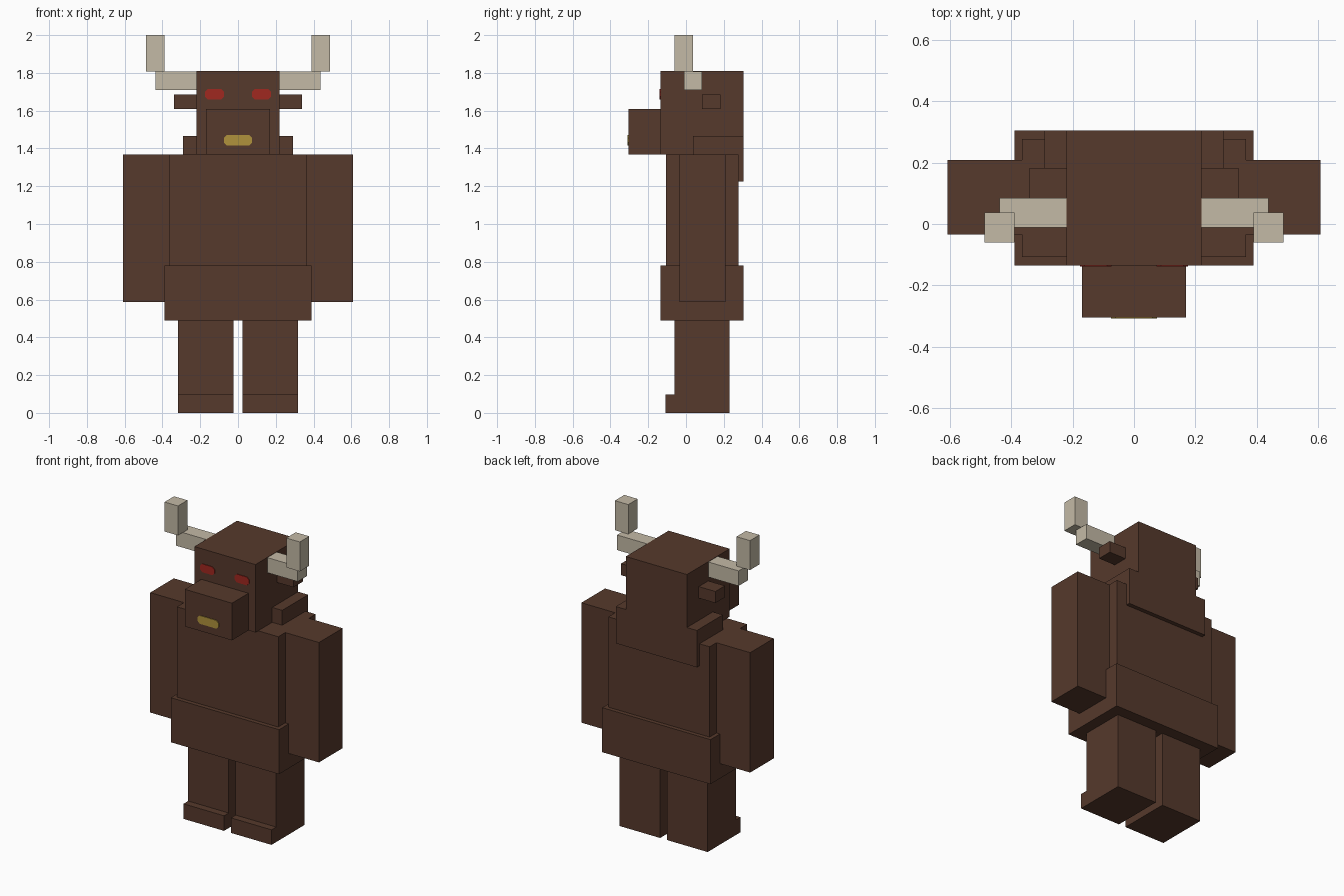
import bpy, bmesh

cube = bpy.data.objects.get("Cube")
if cube:
    bpy.data.objects.remove(cube, do_unlink=True)


def material(name, rgb):
    mat = bpy.data.materials.new(name)
    mat.use_nodes = True
    mat.diffuse_color = (*rgb, 1)
    bsdf = next(n for n in mat.node_tree.nodes if n.type == 'BSDF_PRINCIPLED')
    bsdf.inputs["Base Color"].default_value = (*rgb, 1)
    return mat


BROWN = material("brown hide", (0.093, 0.041, 0.025))
BONE = material("bone", (0.552, 0.491, 0.381))
RED = material("eye red", (0.352, 0.021, 0.014))
GOLD = material("gold", (0.434, 0.287, 0.045))


def finish(bm, name, mat):
    mesh = bpy.data.meshes.new(name)
    bmesh.ops.recalc_face_normals(bm, faces=bm.faces)
    bm.to_mesh(mesh)
    bm.free()
    mesh.materials.append(mat)
    obj = bpy.data.objects.new(name, mesh)
    bpy.context.collection.objects.link(obj)
    return obj


def box(name, x, y, z, mat=BROWN):
    """Box from its (min, max) range on each axis."""
    bm = bmesh.new()
    bmesh.ops.create_cube(bm, size=1)
    for v in bm.verts:
        v.co = [(a + b) / 2 + c * (b - a) for c, (a, b) in zip(v.co, (x, y, z))]
    return finish(bm, name, mat)


def plate(name, x, z, y, mat, cut=0.015, thick=0.004):
    """Thin plate with clipped corners lying on a front face at depth y."""
    (x0, x1), (z0, z1) = x, z
    outline = [(x0 + cut, z0), (x1 - cut, z0), (x1, z0 + cut), (x1, z1 - cut),
               (x1 - cut, z1), (x0 + cut, z1), (x0, z1 - cut), (x0, z0 + cut)]
    bm = bmesh.new()
    face = bm.faces.new([bm.verts.new((px, y - thick, pz)) for px, pz in outline])
    side = bmesh.ops.extrude_face_region(bm, geom=[face])
    verts = [g for g in side["geom"] if isinstance(g, bmesh.types.BMVert)]
    bmesh.ops.translate(bm, verts=verts, vec=(0, thick + 0.002, 0))
    return finish(bm, name, mat)


# Body and head
box("hips", (-0.39, 0.39), (-0.135, 0.305), (0.49, 0.78))
box("torso", (-0.365, 0.365), (-0.107, 0.278), (0.78, 1.368))
box("mane", (-0.292, 0.292), (0.038, 0.305), (1.225, 1.465))
box("head", (-0.22, 0.22), (-0.135, 0.305), (1.368, 1.81))
box("snout", (-0.17, 0.17), (-0.305, -0.135), (1.368, 1.61))
plate("nose_ring", (-0.075, 0.075), (1.416, 1.47), -0.305, GOLD)

# Paired parts
for side, s in (("left", 1), ("right", -1)):
    def span(a, b):
        return tuple(sorted((s * a, s * b)))

    box(side + "_leg", span(0.025, 0.317), (-0.06, 0.23), (0, 0.49))
    box(side + "_toe", span(0.025, 0.317), (-0.108, -0.06), (0, 0.098))
    box(side + "_arm", span(0.365, 0.608), (-0.035, 0.208), (0.587, 1.368))
    box(side + "_ear", span(0.22, 0.34), (0.085, 0.183), (1.61, 1.685))
    box(side + "_horn_base", span(0.22, 0.438), (-0.011, 0.085), (1.71, 1.808), BONE)
    box(side + "_horn_tip", span(0.39, 0.487), (-0.06, 0.037), (1.808, 2.0), BONE)
    plate(side + "_eye", span(0.073, 0.176), (1.66, 1.714), -0.135, RED)
